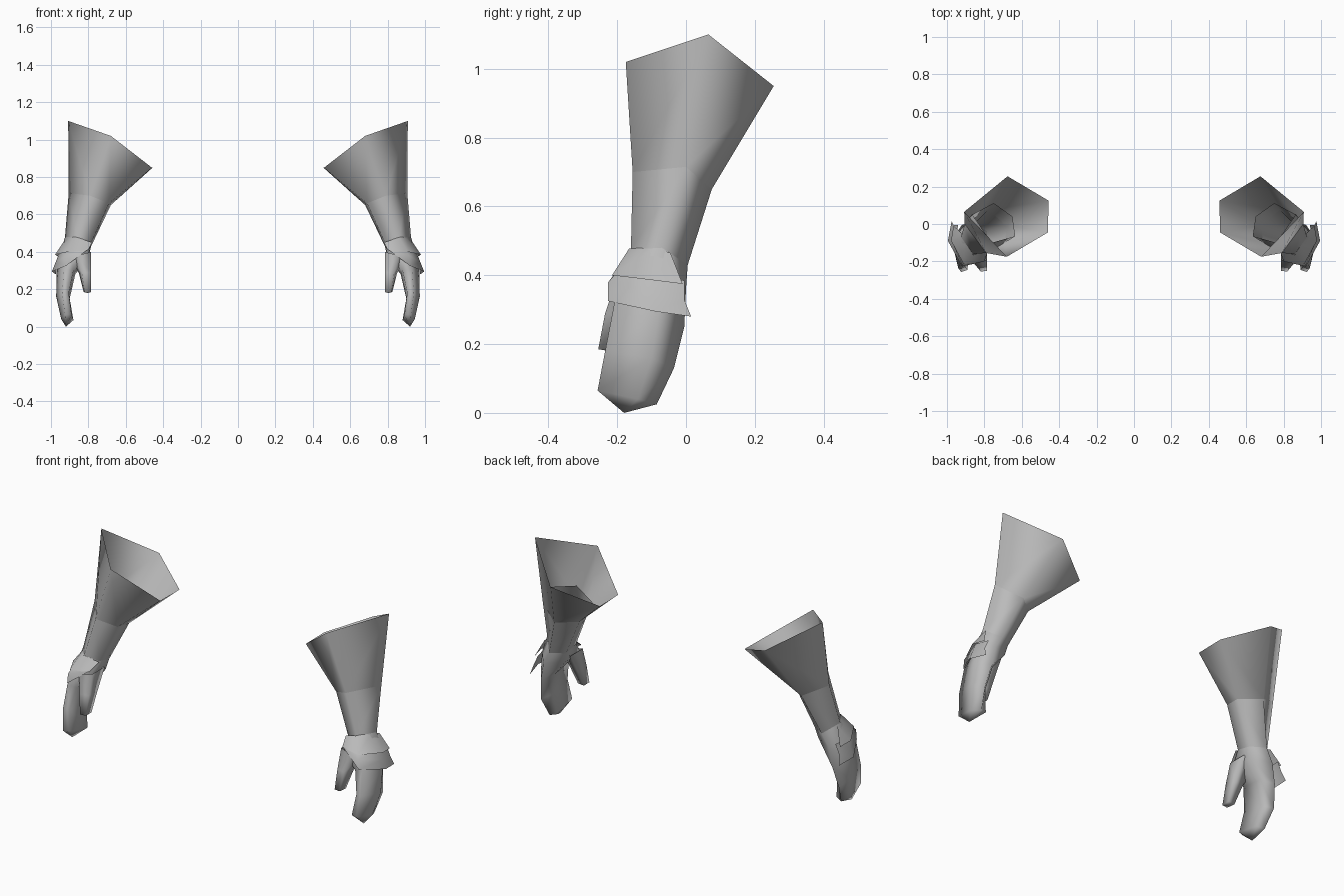
import bpy, bmesh

cube = bpy.data.objects.get("Cube")
if cube:
    bpy.data.objects.remove(cube, do_unlink=True)

grey = bpy.data.materials.new("plain_grey")
grey.use_nodes = True
grey.diffuse_color = (0.5, 0.5, 0.5, 1)
bsdf = next(n for n in grey.node_tree.nodes if n.type == 'BSDF_PRINCIPLED')
bsdf.inputs["Base Color"].default_value = (0.5, 0.5, 0.5, 1)


def loft(name, rows, closed=True, tip=None):
    """Skin rows of points from top to bottom, then mirror to the other arm."""
    bm = bmesh.new()
    rings = [[bm.verts.new(p) for p in row] for row in rows]
    n = len(rows[0])
    for a, b in zip(rings, rings[1:]):
        for j in range(n if closed else n - 1):
            k = (j + 1) % n
            bm.faces.new((a[j], a[k], b[k], b[j]))
    if tip:
        point = bm.verts.new(tip)
        last = rings[-1]
        for j in range(n):
            bm.faces.new((last[j], last[(j + 1) % n], point))
    for f in bm.faces:
        f.smooth = True
    mesh = bpy.data.meshes.new(name)
    bm.to_mesh(mesh)
    bm.free()
    mesh.materials.append(grey)
    obj = bpy.data.objects.new(name, mesh)
    bpy.context.collection.objects.link(obj)
    mirror = obj.modifiers.new("mirror", 'MIRROR')
    mirror.use_mirror_merge = False
    return obj


# Five-sided rings run: outer, front, inner front, inner back, back
rim = [(.908, .065, 1.10), (.68, -.175, 1.02), (.46, -.045, .85),
       (.457, .125, .85), (.676, .255, .95)]
elbow = [(.905, .0, .715), (.79, -.155, .70), (.69, -.10, .66),
         (.68, -.01, .65), (.78, .075, .65)]
sleeve_top = [(.865, .05, .82), (.76, -.10, .80), (.635, -.065, .75),
              (.65, .04, .74), (.75, .112, .76)]
wrist = [(.925, -.07, .48), (.86, -.16, .475), (.785, -.13, .45),
         (.785, -.04, .43), (.86, .005, .43)]

# Flared open cuff and the sleeve end standing inside it
loft("cuff", [rim, elbow])
loft("forearm", [elbow, wrist])
loft("inner_sleeve", [sleeve_top, elbow])

# Mitten-shaped hand
loft("hand", [
    wrist,
    [(.95, -.06, .39), (.90, -.19, .39), (.80, -.19, .38),
     (.80, -.05, .37), (.90, .0, .36)],
    [(.97, -.08, .29), (.93, -.21, .31), (.88, -.20, .30),
     (.87, -.06, .28), (.92, -.005, .25)],
    [(.972, -.10, .16), (.94, -.235, .18), (.905, -.225, .18),
     (.90, -.08, .15), (.94, -.035, .13)],
    [(.945, -.14, .04), (.925, -.257, .065), (.89, -.245, .065),
     (.88, -.10, .035), (.92, -.085, .025)],
], tip=(.92, -.18, .0))

# Thumb
loft("thumb", [
    [(.89, -.15, .36), (.86, -.205, .38), (.785, -.19, .40), (.785, -.08, .40)],
    [(.85, -.17, .285), (.835, -.235, .29), (.785, -.225, .29), (.785, -.15, .28)],
    [(.825, -.205, .185), (.82, -.255, .185), (.785, -.25, .185), (.785, -.20, .185)],
], tip=(.805, -.225, .18))

# Overlapping wrist plates, each running from back round the outside to the thumb
loft("upper_wrist_plate", [
    [(.925, -.045, .465), (.905, -.09, .48), (.86, -.165, .478), (.78, -.14, .45)],
    [(.965, -.01, .375), (.978, -.09, .385), (.91, -.215, .40), (.80, -.20, .41)],
], closed=False)
loft("lower_wrist_plate", [
    [(.94, -.005, .385), (.955, -.09, .395), (.90, -.205, .405), (.785, -.15, .45)],
    [(.965, -.005, .33), (.975, -.09, .345), (.915, -.226, .38), (.79, -.17, .435)],
    [(.975, .015, .28), (.995, -.09, .295), (.92, -.226, .325), (.80, -.20, .415)],
], closed=False)
